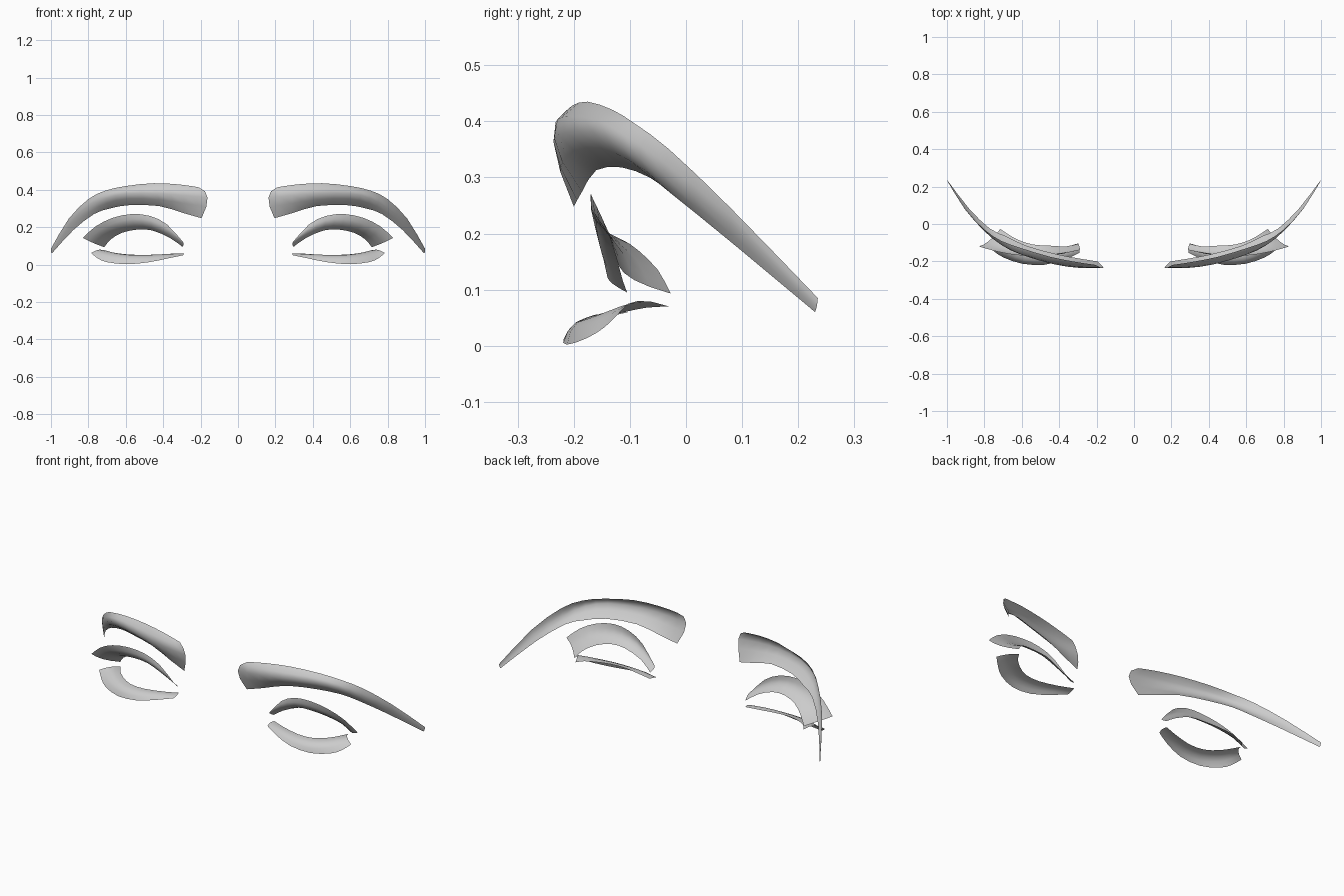
import bpy
from mathutils import Vector

# Remove the default cube only
default_cube = bpy.data.objects.get("Cube")
if default_cube:
    bpy.data.objects.remove(default_cube, do_unlink=True)

# Single colour for every strip
GREY = (0.6, 0.6, 0.6, 1.0)
material = bpy.data.materials.new("light_grey")
material.use_nodes = True
material.diffuse_color = GREY
material.node_tree.nodes["Principled BSDF"].inputs["Base Color"].default_value = GREY

LENGTH_STEPS = 2   # spans between neighbouring stations
CROSS_STEPS = 4    # spans across the width of a strip


def arc_point(first, middle, last, t):
    """Point on the parabola running through three points."""
    return (first * (1 - t) * (1 - 2 * t)
            + middle * 4 * t * (1 - t)
            + last * t * (2 * t - 1))


def spline_point(before, start, end, after, t):
    """Catmull-Rom point between start and end."""
    return 0.5 * (2 * start + (end - before) * t
                  + (2 * before - 5 * start + 4 * end - after) * t ** 2
                  + (3 * start - before - 3 * end + after) * t ** 3)


def cross_section(station):
    """Turn a three-point station, in hundredths, into one row of points."""
    first, middle, last = (Vector(p) / 100 for p in station)
    return [arc_point(first, middle, last, i / CROSS_STEPS)
            for i in range(CROSS_STEPS + 1)]


def smooth_rows(rows):
    """Add spline rows between the given rows."""
    padded = [rows[0]] + rows + [rows[-1]]
    result = []
    for i in range(len(rows) - 1):
        for step in range(LENGTH_STEPS):
            t = step / LENGTH_STEPS
            result.append([spline_point(*points, t)
                           for points in zip(*padded[i:i + 4])])
    return result + [rows[-1]]


def add_strip(name, stations, side):
    """Build one curved open strip; side is the sign of x."""
    rows = smooth_rows([cross_section(s) for s in stations])
    width = CROSS_STEPS + 1
    verts = [(side * p.x, p.y, max(p.z, 0)) for row in rows for p in row]
    faces = []
    for r in range(len(rows) - 1):
        for c in range(CROSS_STEPS):
            a = r * width + c
            face = (a, a + 1, a + 1 + width, a + width)
            faces.append(face if side > 0 else face[::-1])
    mesh = bpy.data.meshes.new(name)
    mesh.from_pydata(verts, [], faces)
    mesh.materials.append(material)
    mesh.shade_smooth()
    strip = bpy.data.objects.new(name, mesh)
    bpy.context.collection.objects.link(strip)


# Brow stations, inner end to tail: top edge, bulge, bottom edge
brow = [
    ((21, -21.8, 41.3), (16.3, -23.5, 35.8), (19.5, -20, 24.8)),
    ((31, -20.3, 42.8), (29, -23.5, 37), (29, -18.5, 27.5)),
    ((45, -17.5, 43.5), (43, -21.5, 38), (42, -16, 31.3)),
    ((60, -13, 42), (60, -16.5, 38), (58, -11.5, 31.8)),
    ((71, -9, 39.5), (70.5, -11.5, 35.5), (68.5, -6.5, 30)),
    ((80, -3, 35), (79.5, -4, 30.5), (77, -2.5, 27)),
    ((90.5, 8, 24.5), (90, 8, 21.5), (88, 8, 18.5)),
    ((100, 23.5, 8.5), (100, 23.3, 7), (99.5, 23, 6)),
]

# Upper lash stations, inner to outer corner: tip, curl, root
upper_lash = [
    ((29.5, -14, 12.2), (29, -13, 11), (29.7, -10.5, 9.5)),
    ((38, -15.5, 21.5), (37, -15.3, 17.5), (36.5, -12, 14.3)),
    ((47, -16.5, 26), (46.5, -16, 21.5), (46, -11.5, 18.3)),
    ((57, -17, 27), (56, -15.8, 22), (54, -11, 18.7)),
    ((67, -16, 25), (65, -14, 20), (62, -8.5, 17)),
    ((76, -14, 20.5), (72.5, -11, 16.2), (68, -5, 13.5)),
    ((83, -12, 14.3), (77.7, -9.2, 11.7), (71.5, -2.7, 9.3)),
]

# Lower lash stations, inner to outer corner: root, curl, tip
lower_lash = [
    ((29.8, -10.3, 6), (29, -13, 5.8), (29.3, -15.5, 5)),
    ((37, -12.5, 5.5), (37, -16.3, 5.5), (37, -19, 3.4)),
    ((48, -15, 5.2), (48, -19.2, 4.4), (48, -21.8, 1.2)),
    ((57, -14.5, 5.3), (58.5, -19.3, 4.2), (60, -21.2, 0.2)),
    ((64, -11, 6), (67, -15.8, 5.4), (70, -17.8, 1.3)),
    ((68.5, -7, 6.8), (71.5, -12, 6.9), (75, -14.5, 3.3)),
    ((71, -3, 7), (74, -8.5, 8), (78.5, -11.5, 6.3)),
]

# Mirrored pairs
for side_name, side in (("left", 1), ("right", -1)):
    add_strip(side_name + "_brow", brow, side)
    add_strip(side_name + "_upper_lash", upper_lash, side)
    add_strip(side_name + "_lower_lash", lower_lash, side)
